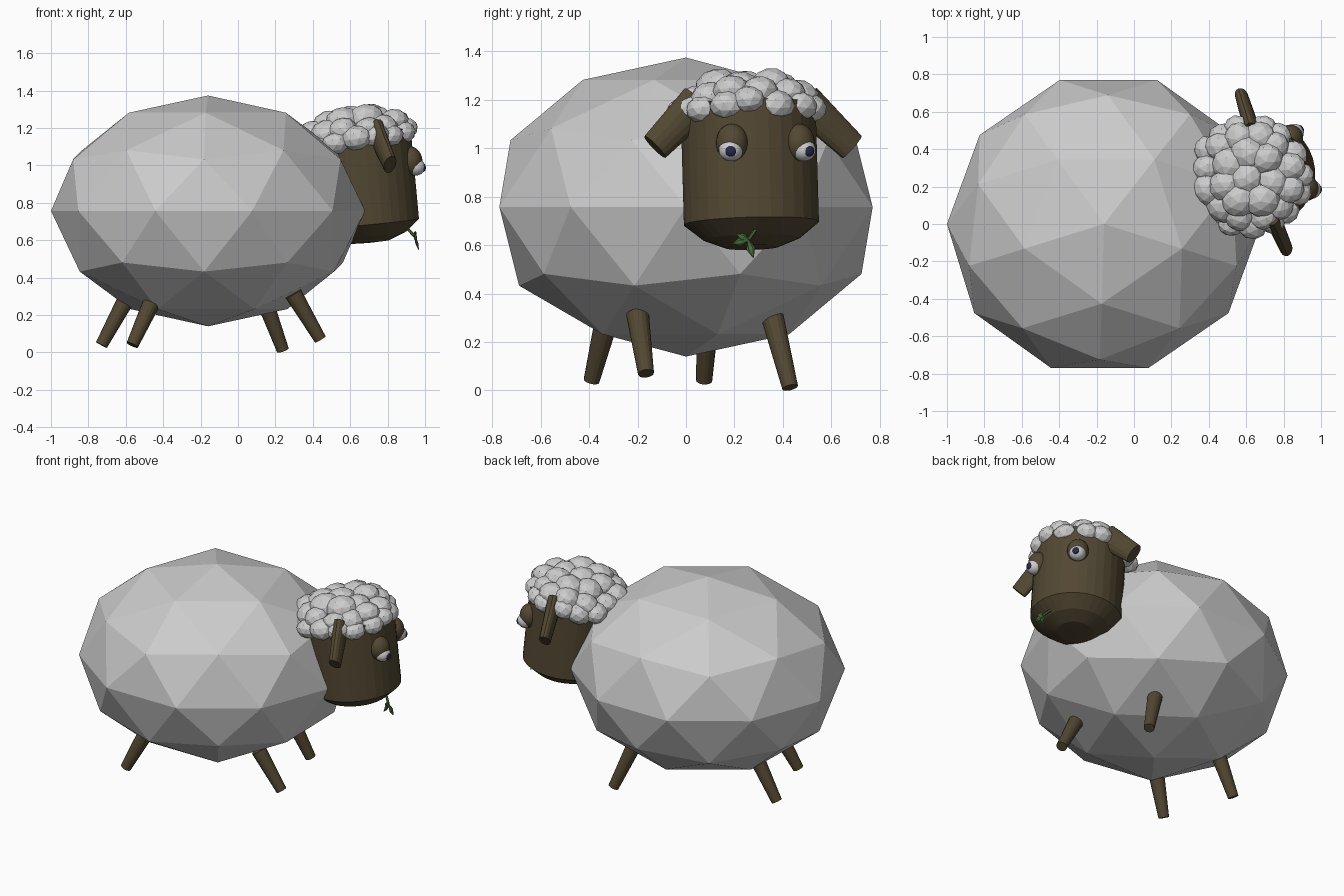
import bpy, bmesh, math, random
from mathutils import Matrix, Vector

if "Cube" in bpy.data.objects:
    bpy.data.objects.remove(bpy.data.objects["Cube"])

random.seed(4)


def material(name, rgb):
    m = bpy.data.materials.new(name)
    m.diffuse_color = (*rgb, 1)
    m.use_nodes = True
    m.node_tree.nodes["Principled BSDF"].inputs["Base Color"].default_value = m.diffuse_color
    return m


BROWN = material("dark_brown", (0.085, 0.064, 0.032))
GREEN = material("leaf_green", (0.06, 0.15, 0.04))
NAVY = material("pupil_navy", (0.02, 0.02, 0.07))


def finish(name, bm, mat=None, smooth=False):
    me = bpy.data.meshes.new(name)
    bm.normal_update()
    bm.to_mesh(me)
    bm.free()
    if mat:
        me.materials.append(mat)
    if smooth:
        me.shade_smooth()
    ob = bpy.data.objects.new(name, me)
    bpy.context.collection.objects.link(ob)
    return ob


def scale(x, y, z):
    return Matrix.Diagonal((x, y, z, 1))


def turn(degrees, axis):
    return Matrix.Rotation(math.radians(degrees), 4, axis)


def limb(name, a, b, r1, r2, mat, sides=16, flat=1.0, forward=(1, 0, 0)):
    """Tapered rod from a to b, flattened along the forward direction."""
    a, b = Vector(a), Vector(b)
    z = (b - a).normalized()
    y = z.cross(Vector(forward)).normalized()
    x = y.cross(z)
    rot = Matrix((x, y, z)).transposed().to_4x4()
    bm = bmesh.new()
    bmesh.ops.create_cone(bm, cap_ends=True, segments=sides, radius1=r1, radius2=r2,
                          depth=(b - a).length,
                          matrix=Matrix.Translation((a + b) / 2) @ rot @ scale(flat, 1, 1))
    return finish(name, bm, mat)


def ball(name, matrix, mat):
    bm = bmesh.new()
    bmesh.ops.create_uvsphere(bm, u_segments=24, v_segments=14, radius=1, matrix=matrix)
    return finish(name, bm, mat, True)


# Faceted wool body
shear = Matrix.Identity(4)
shear[0][1] = 0.03
bm = bmesh.new()
bmesh.ops.create_icosphere(bm, subdivisions=2, radius=1,
                           matrix=Matrix.Translation((-0.16, 0, 0.757)) @ shear
                           @ scale(0.84, 0.81, 0.617) @ turn(-90, 'Z'))
finish("body", bm)

# Legs: top and foot centres
legs = {
    "front_leg_left": ((0.13, 0.355, 0.31), (0.24, 0.43, 0.012)),
    "front_leg_right": ((0.295, -0.2, 0.315), (0.44, -0.165, 0.07)),
    "back_leg_left": ((-0.59, 0.09, 0.30), (-0.73, 0.075, 0.04)),
    "back_leg_right": ((-0.465, -0.335, 0.26), (-0.565, -0.39, 0.04)),
}
for name, (top, foot) in legs.items():
    limb(name, top, foot, 0.047, 0.033, BROWN)

# Head: turned profile, rounded muzzle below the rim
HEAD = Matrix.Translation((0.69, 0.27, 0.69)) @ turn(17, 'Z') @ turn(-5.5, 'Y')
profile = [(0, -0.105), (0.11, -0.1), (0.2, -0.065), (0.28, 0), (0.28, 0.49), (0, 0.5)]
bm = bmesh.new()
verts = [bm.verts.new((r, 0, z)) for r, z in profile]
edges = [bm.edges.new(p) for p in zip(verts, verts[1:])]
bmesh.ops.spin(bm, geom=verts + edges, cent=(0, 0, 0), axis=(0, 0, 1),
               angle=math.tau, steps=32, use_merge=True)
bmesh.ops.remove_doubles(bm, verts=bm.verts, dist=1e-4)
bmesh.ops.recalc_face_normals(bm, faces=bm.faces)
bm.transform(HEAD)
finish("head", bm, BROWN)

# Ears, drooping outwards
facing = HEAD.to_3x3() @ Vector((1, 0, 0))
limb("ear_right", (0.735, 0.05, 1.19), (0.813, -0.128, 1.005), 0.08, 0.063, BROWN,
     flat=0.55, forward=facing)
limb("ear_left", (0.635, 0.49, 1.19), (0.575, 0.685, 1.005), 0.08, 0.063, BROWN,
     flat=0.55, forward=facing)

# Eyes: lid, eyeball and pupil, mirrored about the face direction
for side, s in (("right", -1), ("left", 1)):
    socket = HEAD @ turn(32 * s, 'Z') @ Matrix.Translation((0.275, 0, 0.312))
    ball(f"eyelid_{side}", socket @ scale(0.06, 0.066, 0.078), BROWN)
    gaze = socket @ Matrix.Translation((0.022, 0, -0.033)) @ turn(-14 * s, 'Z')
    ball(f"eyeball_{side}", gaze @ scale(0.05, 0.05, 0.046), None)
    ball(f"pupil_{side}", gaze @ Matrix.Translation((0.038, 0, -0.006))
         @ scale(0.016, 0.024, 0.024), NAVY)

# Curly wool cap: rings of faceted tufts (count, radius, height, tuft size)
CAP = Matrix.Translation((0.622, 0.25, 1.165)) @ turn(17, 'Z') @ turn(-9, 'Y')
rings = [(1, 0, 0.085, 0.095), (7, 0.135, 0.07, 0.088),
         (12, 0.222, 0.035, 0.08), (15, 0.262, -0.015, 0.075)]
bm = bmesh.new()
for i, (count, radius, height, size) in enumerate(rings):
    for k in range(count):
        a = math.tau * (k + 0.5 * (i % 2)) / count + random.uniform(-0.06, 0.06)
        r = radius + random.uniform(-0.012, 0.012)
        spot = Vector((r * math.cos(a), r * math.sin(a), height + random.uniform(-0.012, 0.012)))
        q = random.uniform(0.9, 1.1) * size
        spin = turn(random.uniform(0, 360), 'Z') @ turn(random.uniform(-25, 25), 'X')
        bmesh.ops.create_icosphere(bm, subdivisions=2, radius=1,
                                   matrix=CAP @ Matrix.Translation(spot) @ spin
                                   @ scale(q * 1.08, q, q * 0.85))
finish("wool_cap", bm)

# Grass sprig in the mouth
knot = (0.945, 0.257, 0.62)
limb("grass_stem", (0.895, 0.295, 0.675), knot, 0.008, 0.008, GREEN, 6)
for i, tip in enumerate([(0.955, 0.19, 0.605), (0.967, 0.278, 0.548), (0.95, 0.21, 0.645)]):
    mid = Vector(knot).lerp(Vector(tip), 0.5)
    limb(f"grass_leaf_base_{i + 1}", knot, mid, 0.005, 0.018, GREEN, 6, 0.5)
    limb(f"grass_leaf_tip_{i + 1}", mid, tip, 0.018, 0.002, GREEN, 6, 0.5)
